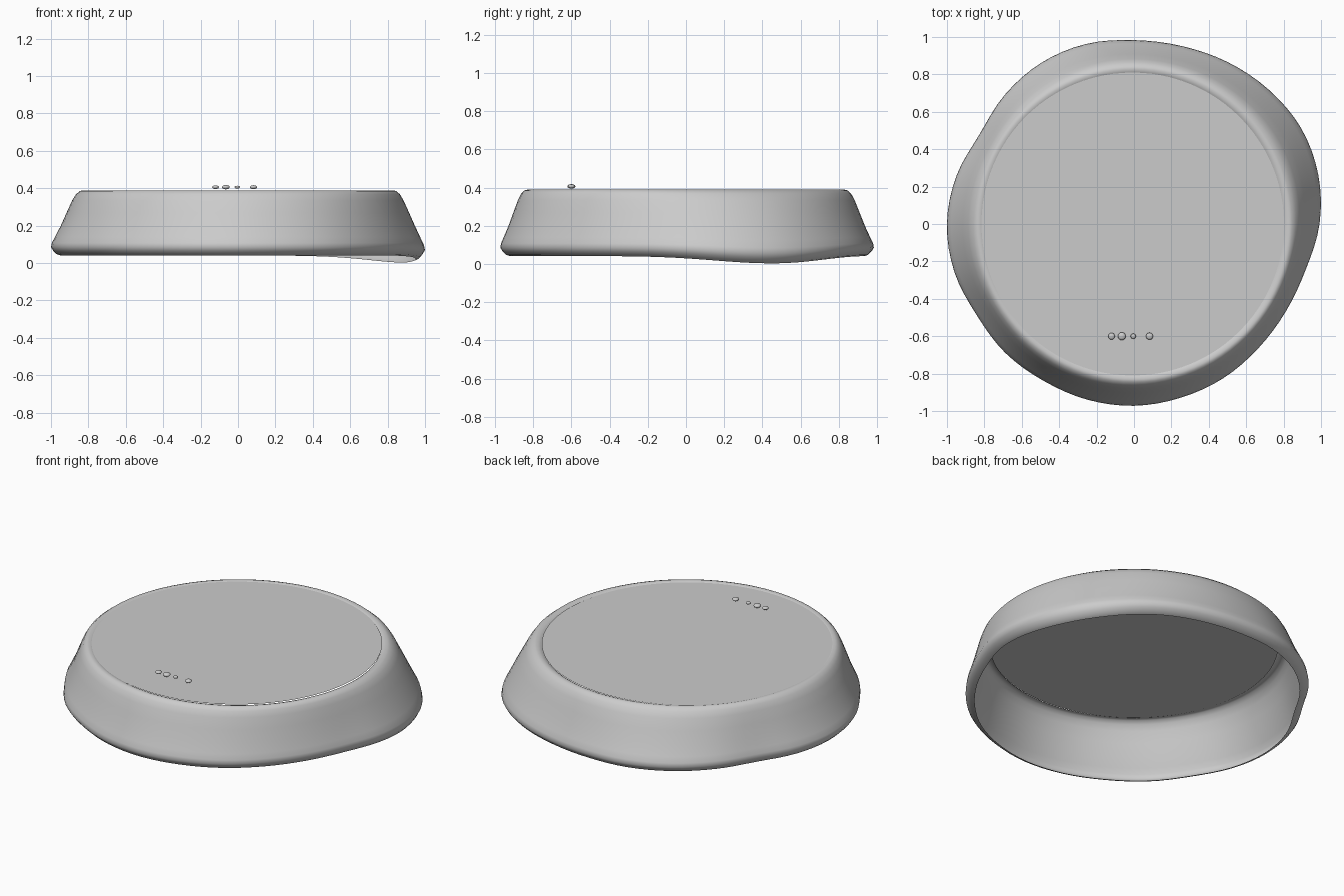
import bpy, bmesh, math

if "Cube" in bpy.data.objects:
    bpy.data.objects.remove(bpy.data.objects["Cube"])

SEG = 96
RIM = 0.845  # radius where the skirt leaves the round top rim
# outer radius of the wavy skirt every 15 degrees, counter-clockwise from +x
WAVE = [.992, 1.02, 1.03, 1.017, 1.0, .985, .983, .996, .994, .977, .955, .984,
        1.0, .994, .972, .974, .968, .972, .972, .962, .953, .94, .937, .95]


def outer_radius(a):
    """Smooth periodic interpolation of the skirt outline."""
    t = a / (2 * math.pi) * len(WAVE)
    i, f = int(t), t - int(t)
    p = [WAVE[(i + k) % len(WAVE)] for k in (-1, 0, 1, 2)]
    return p[1] + .5 * f * (p[2] - p[0] + f * (2*p[0] - 5*p[1] + 4*p[2] - p[3]
                            + f * (3 * (p[1] - p[2]) + p[3] - p[0])))


def finish(bm, name, angle=50):
    bmesh.ops.recalc_face_normals(bm, faces=bm.faces)
    me = bpy.data.meshes.new(name)
    bm.to_mesh(me)
    bm.free()
    ob = bpy.data.objects.new(name, me)
    bpy.context.collection.objects.link(ob)
    bpy.ops.object.select_all(action='DESELECT')
    bpy.context.view_layer.objects.active = ob
    ob.select_set(True)
    bpy.ops.object.shade_smooth_by_angle(angle=math.radians(angle))
    return ob


# skirt: rounded rim, flared wall and curled-in open lip
rim_part = [(.80, .376), (.812, .384), (.83, .389)]
wall_part = [(.0, .385), (.14, .368), (.27, .335), (.46, .27), (.66, .20),
             (.86, .14), (.97, .108), (1.0, .085)]
lip_part = [(.012, .066), (.03, .048), (.05, .041)]
bm = bmesh.new()
rings = []
for s in range(SEG):
    a = 2 * math.pi * s / SEG
    R = outer_radius(a)
    d = (a - math.radians(27) + math.pi) % (2 * math.pi) - math.pi
    dip = .038 * math.exp(-(d / math.radians(25)) ** 2)
    prof = list(rim_part)
    prof += [(RIM + f * (R - RIM), z) for f, z in wall_part]
    prof += [(R - o, z) for o, z in lip_part]
    col = []
    for r, z in prof:
        z -= dip * min(1, max(0, (.2 - z) / .155))
        col.append(bm.verts.new((r * math.cos(a), r * math.sin(a), z)))
    rings.append(col)
for s in range(SEG):
    c, n = rings[s], rings[(s + 1) % SEG]
    for k in range(len(c) - 1):
        bm.faces.new((c[k], n[k], n[k + 1], c[k + 1]))
skirt = finish(bm, "skirt")

# flat top disc set in the rim
bm = bmesh.new()
bmesh.ops.create_circle(bm, cap_ends=True, radius=.81, segments=SEG)
bmesh.ops.translate(bm, verts=bm.verts, vec=(-.008, 0, .385))
finish(bm, "top_disc")

# row of small flattened beads
for i, (x, r) in enumerate([(-.12, .018), (-.065, .021), (-.004, .014), (.083, .019)]):
    bm = bmesh.new()
    bmesh.ops.create_uvsphere(bm, u_segments=16, v_segments=10, radius=r)
    bmesh.ops.scale(bm, verts=bm.verts, vec=(1, 1, .55))
    bmesh.ops.translate(bm, verts=bm.verts, vec=(x, -.6, .406))
    finish(bm, f"bead_{i + 1}")
